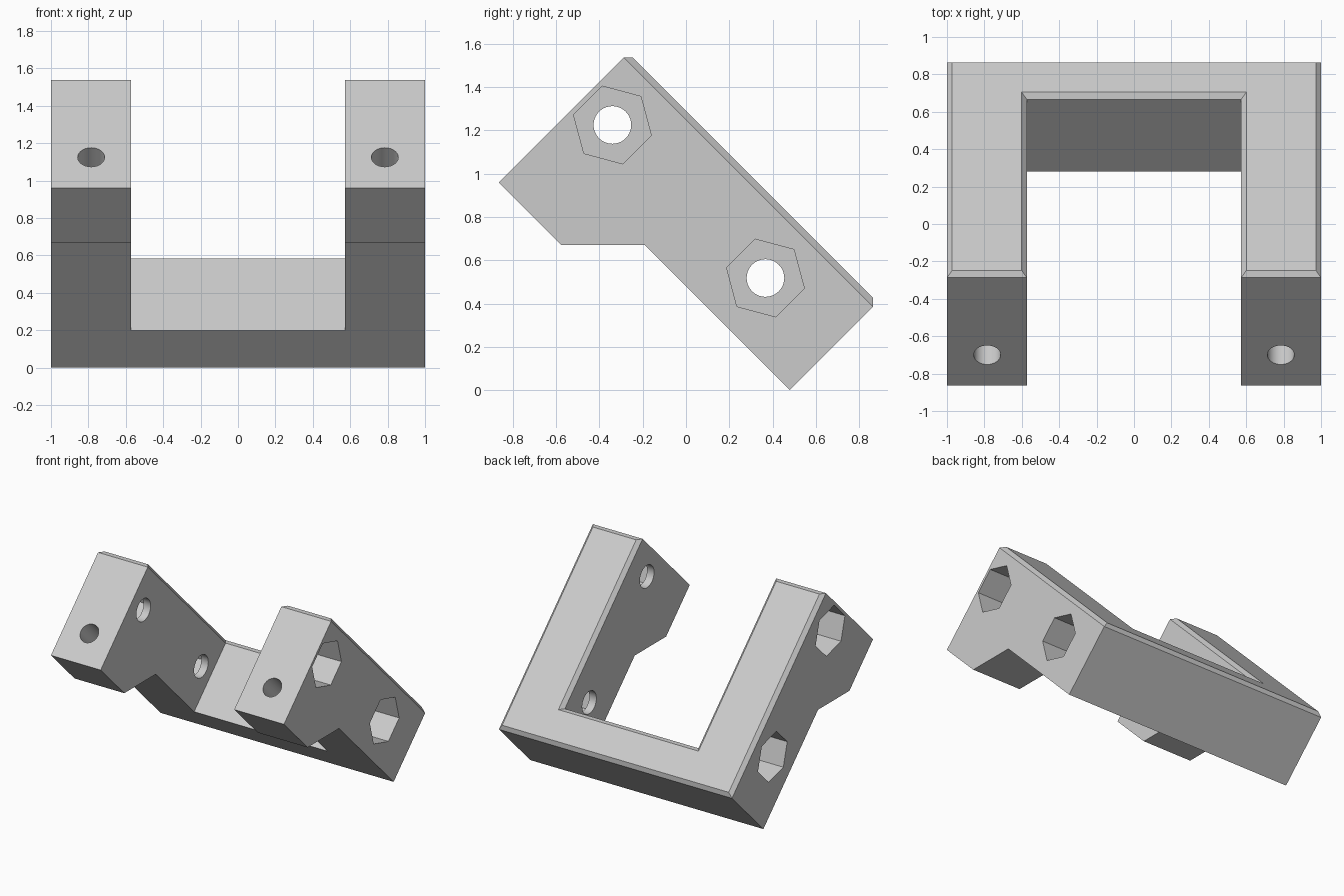
import bpy, bmesh, math
from mathutils import Vector

if "Cube" in bpy.data.objects:
    bpy.data.objects.remove(bpy.data.objects["Cube"])

R = math.sqrt(0.5)
SLOPE = Vector((0, R, -R))    # runs down toward the back
NORMAL = Vector((0, R, R))    # out of the sloping top face
X = Vector((1, 0, 0))

grey = bpy.data.materials.new("light grey")
grey.use_nodes = True
grey.diffuse_color = (0.6, 0.6, 0.6, 1)
grey.node_tree.nodes["Principled BSDF"].inputs["Base Color"].default_value = (0.6, 0.6, 0.6, 1)


def prism(name, points, depth):
    """Extrude a closed outline along the depth vector."""
    bm = bmesh.new()
    face = bm.faces.new([bm.verts.new(p) for p in points])
    new = bmesh.ops.extrude_face_region(bm, geom=[face])["geom"]
    bmesh.ops.translate(bm, vec=depth, verts=[g for g in new if isinstance(g, bmesh.types.BMVert)])
    bmesh.ops.recalc_face_normals(bm, faces=bm.faces)
    mesh = bpy.data.meshes.new(name)
    bm.to_mesh(mesh)
    bm.free()
    mesh.materials.append(grey)
    obj = bpy.data.objects.new(name, mesh)
    bpy.context.collection.objects.link(obj)
    return obj


def ring(center, a, b, radius, sides, turn=0):
    angles = [math.radians(turn) + math.tau * i / sides for i in range(sides)]
    return [center + radius * (math.cos(t) * a + math.sin(t) * b) for t in angles]


def cut(target, cutter):
    mod = target.modifiers.new("cut", "BOOLEAN")
    mod.operation = "DIFFERENCE"
    mod.solver = "EXACT"
    mod.object = cutter
    bpy.context.view_layer.objects.active = target
    bpy.ops.object.modifier_apply(modifier=mod.name)
    bpy.data.objects.remove(cutter)


# Bracket body: side outline in (slope, normal) coordinates, full width
outline = [(-1.29, 0.067), (-1.29, 0.912), (0.339, 0.912),
           (0.339, 0.339), (-0.608, 0.339), (-0.88, 0.067)]
bracket = prism("bracket", [-X + u * SLOPE + v * NORMAL for u, v in outline], 2 * X)

# Opening between the two arms
opening = [(-2, -1), (-2, 2), (0.058, 2), (0.058, -1)]
cut(bracket, prism("opening_cutter",
                   [-0.573 * X + u * SLOPE + v * NORMAL for u, v in opening], 1.146 * X))

# Chamfer all around the top face
bm = bmesh.new()
bm.from_mesh(bracket.data)
bmesh.ops.dissolve_limit(bm, angle_limit=0.01, verts=bm.verts, edges=bm.edges)
bm.normal_update()
top = {f for f in bm.faces if f.normal.dot(NORMAL) > 0.99}
rim = [e for e in bm.edges if sum(f in top for f in e.link_faces) == 1]
bmesh.ops.bevel(bm, geom=rim, offset=0.028, offset_type="OFFSET", segments=1,
                profile=0.5, affect="EDGES")
bm.to_mesh(bracket.data)
bm.free()

# Cross holes with hexagonal nut pockets opening on the outer sides
Y, Z = Vector((0, 1, 0)), Vector((0, 0, 1))
for y, z in ((-0.34, 1.225), (0.367, 0.518)):
    for side in (-1, 1):
        start = Vector((side * 1.1, y, z))
        cut(bracket, prism("pocket_cutter", ring(start, Y, Z, 0.186, 6, 45), -side * 0.467 * X))
        cut(bracket, prism("hole_cutter", ring(start, Y, Z, 0.087, 40), -side * 0.6 * X))

# Blind holes in the arm ends
for side in (-1, 1):
    start = side * 0.785 * X - 1.4 * SLOPE + 0.3 * NORMAL
    cut(bracket, prism("end_hole_cutter", ring(start, X, NORMAL, 0.072, 40), 0.5 * SLOPE))

# Smooth hole walls, crisp edges elsewhere
bpy.ops.object.select_all(action="DESELECT")
bracket.select_set(True)
bpy.context.view_layer.objects.active = bracket
bpy.ops.object.shade_smooth_by_angle(angle=math.radians(20))
